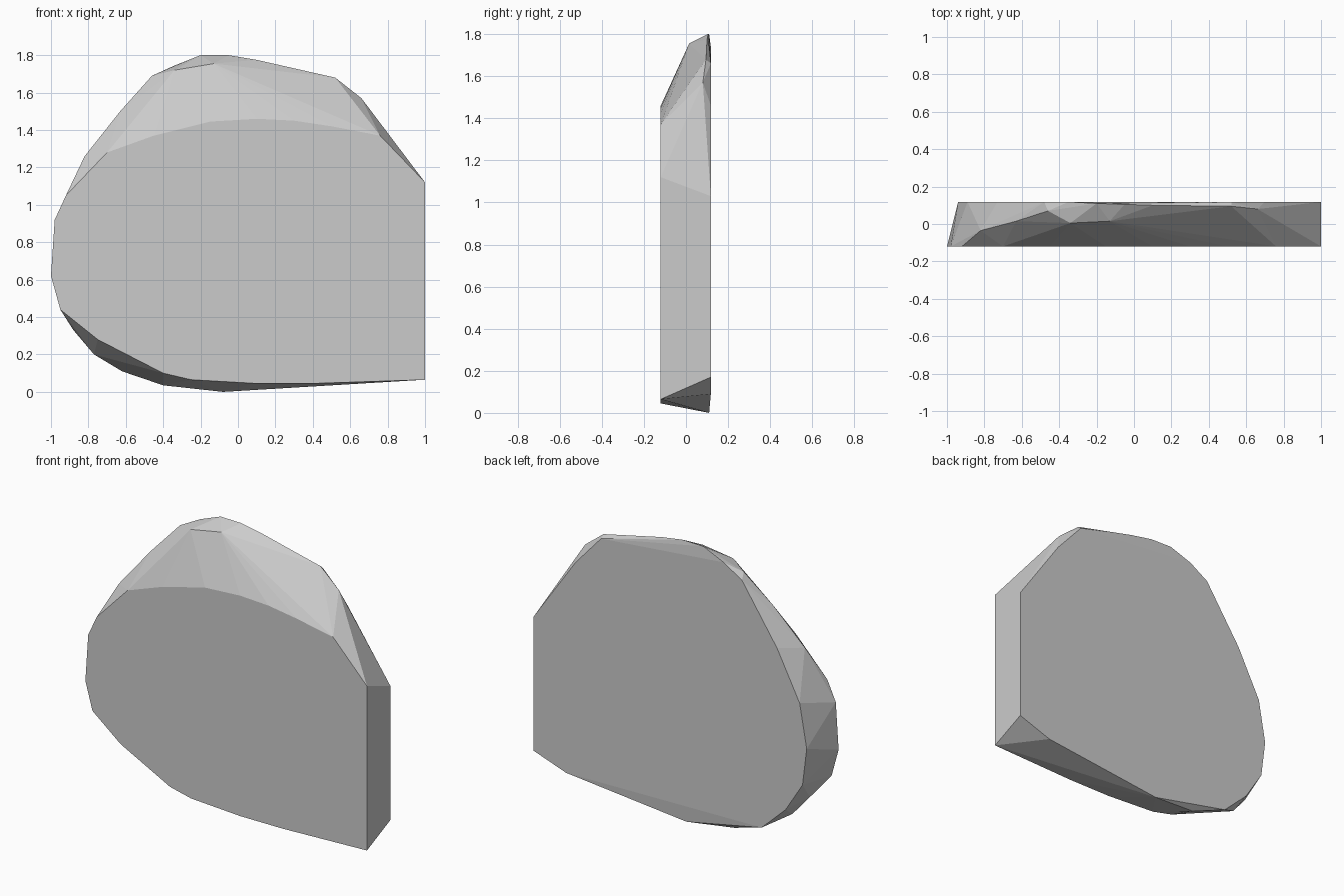
import bpy, bmesh, math

# Flat front outline (x, z)
front = [(1, 1.12), (0.76, 1.37), (0.5, 1.42), (0.3, 1.45), (0.1, 1.46), (-0.15, 1.445),
         (-0.45, 1.37), (-0.7, 1.28), (-0.92, 1.05), (-0.98, 0.92), (-1, 0.62),
         (-0.95, 0.44), (-0.75, 0.28), (-0.4, 0.1), (-0.25, 0.065), (0.1, 0.045),
         (0.4, 0.045), (1, 0.065)]

# Slightly smaller, nearly flat back outline (x, z)
back = [(1, 1.03), (0.7, 1.46), (0.52, 1.66), (-0.35, 1.74), (-0.48, 1.66), (-0.73, 1.29),
        (-0.89, 0.98), (-0.94, 0.7), (-0.91, 0.46), (-0.79, 0.27), (-0.62, 0.11),
        (0.77, 0.09), (1, 0.17)]

# Bevelled rim between the two faces (x, y, z)
rim = [(-0.82, -0.035, 1.26), (-0.63, 0.015, 1.5), (-0.34, 0.005, 1.72),
       (-0.13, 0.015, 1.755), (-0.46, 0.07, 1.69), (-0.2, 0.11, 1.8),
       (-0.05, 0.105, 1.8), (0.1, 0.1, 1.775), (0.52, 0.095, 1.68), (0.66, 0.08, 1.57),
       (-0.88, 0.0, 0.33), (-0.77, 0.02, 0.2), (-0.4, 0.08, 0.035), (-0.08, 0.11, 0.0)]

# Faceted convex slab
points = [(x, -0.12, z) for x, z in front] + [(x, 0.118, z) for x, z in back] + rim
bm = bmesh.new()
for p in points:
    bm.verts.new(p)
bmesh.ops.convex_hull(bm, input=bm.verts[:])
loose = [v for v in bm.verts if not v.link_faces]
bmesh.ops.delete(bm, geom=loose, context='VERTS')
bmesh.ops.dissolve_limit(bm, angle_limit=math.radians(0.5), verts=bm.verts[:], edges=bm.edges[:])
bmesh.ops.recalc_face_normals(bm, faces=bm.faces[:])
mesh = bpy.data.meshes.new("slab")
bm.to_mesh(mesh)
bm.free()
bpy.context.collection.objects.link(bpy.data.objects.new("slab", mesh))
